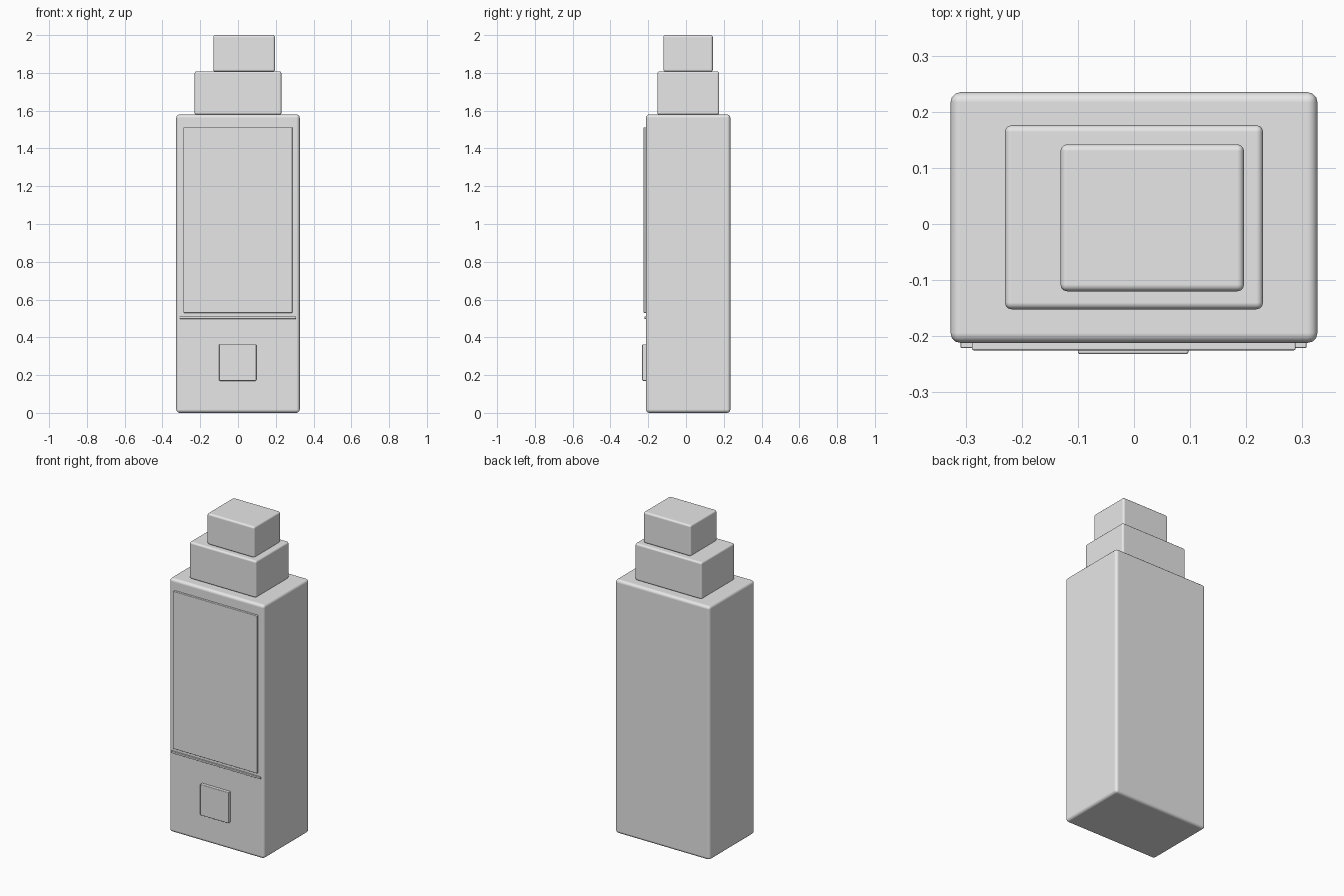
import bpy
import bmesh
import math
from mathutils import Vector

cube = bpy.data.objects.get("Cube")
if cube:
    bpy.data.objects.remove(cube, do_unlink=True)

# Single grey finish
grey = bpy.data.materials.new("light_grey")
grey.use_nodes = True
colour = (0.8, 0.8, 0.8, 1.0)
grey.diffuse_color = colour
grey.node_tree.nodes["Principled BSDF"].inputs["Base Color"].default_value = colour


def rounded_box(name, low, high, radius, segments=3):
    """Box between two corners, with its edges rounded."""
    low, high = Vector(low), Vector(high)
    size, centre = high - low, (low + high) / 2
    bm = bmesh.new()
    bmesh.ops.create_cube(bm, size=1)
    bmesh.ops.scale(bm, vec=size, verts=bm.verts)
    mesh = bpy.data.meshes.new(name)
    bm.to_mesh(mesh)
    bm.free()
    obj = bpy.data.objects.new(name, mesh)
    obj.location = centre
    bpy.context.collection.objects.link(obj)
    mesh.materials.append(grey)
    bevel = obj.modifiers.new("rounding", "BEVEL")
    bevel.width = radius
    bevel.segments = segments
    bevel.harden_normals = True
    bpy.ops.object.select_all(action="DESELECT")
    obj.select_set(True)
    bpy.context.view_layer.objects.active = obj
    bpy.ops.object.shade_smooth_by_angle(angle=math.radians(40))
    return obj


# Stacked blocks, each one smaller than the one below
rounded_box("main_body", (-0.327, -0.212, 0), (0.327, 0.235, 1.58), 0.018)
rounded_box("middle_block", (-0.23, -0.152, 1.578), (0.23, 0.176, 1.808), 0.012)
rounded_box("top_block", (-0.131, -0.12, 1.806), (0.196, 0.142, 2.0), 0.012)

# Raised details on the front
rounded_box("front_panel", (-0.289, -0.225, 0.53), (0.288, -0.2, 1.512), 0.003, 2)
rounded_box("divider_strip", (-0.309, -0.221, 0.498), (0.307, -0.2, 0.51), 0.001, 1)
rounded_box("square_button", (-0.1, -0.232, 0.17), (0.097, -0.2, 0.363), 0.004, 2)
